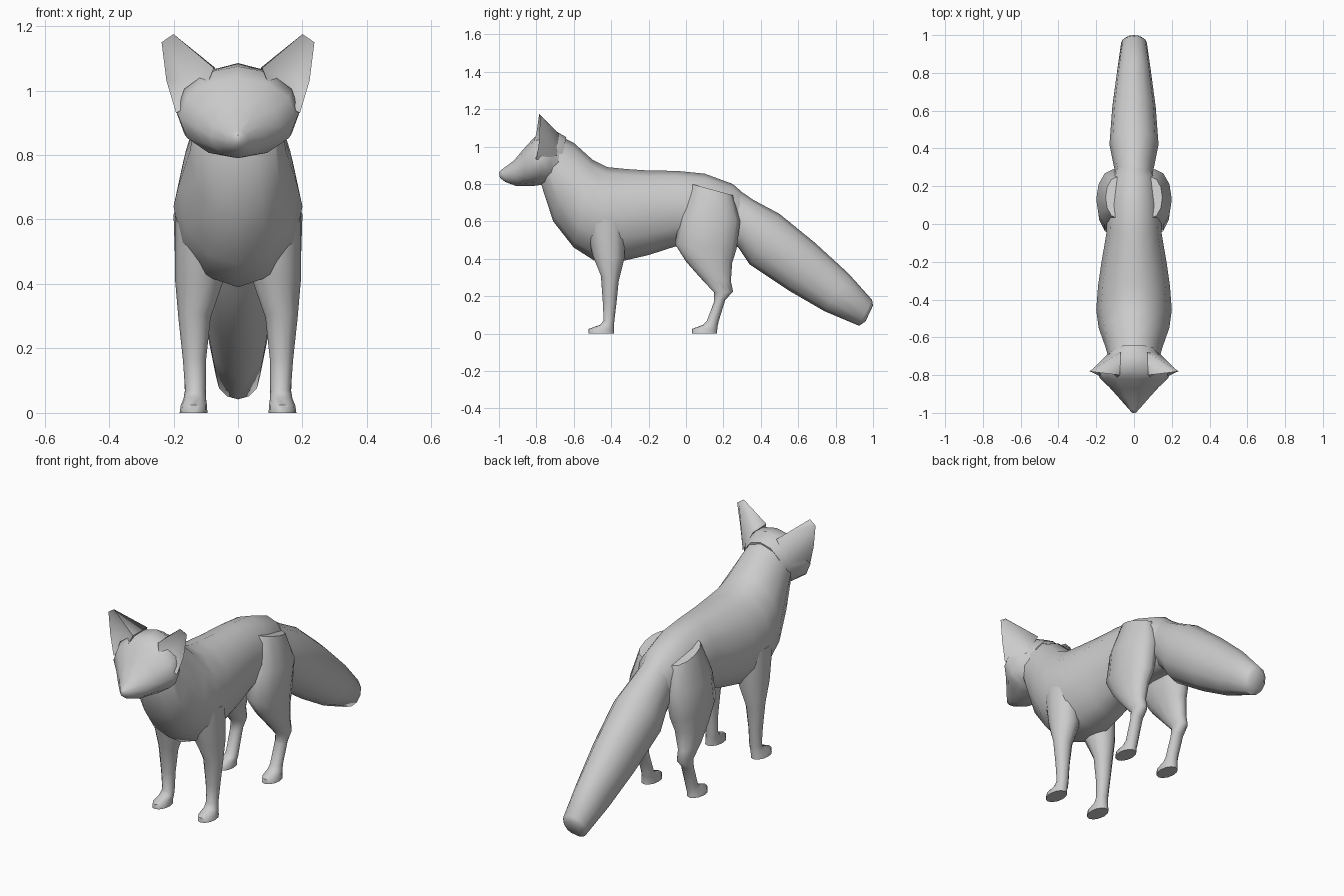
import bpy, bmesh, math


def finish(name, bm, mirror=False, angle=55):
    bmesh.ops.recalc_face_normals(bm, faces=bm.faces)
    mesh = bpy.data.meshes.new(name)
    bm.to_mesh(mesh)
    bm.free()
    mesh.shade_smooth()
    mesh.set_sharp_from_angle(angle=math.radians(angle))
    obj = bpy.data.objects.new(name, mesh)
    bpy.context.collection.objects.link(obj)
    if mirror:
        obj.modifiers.new("mirror", 'MIRROR')
    return obj


def loft(name, sections, n=12, mirror=False):
    """Skin oval rings; each is (y1, z1, y2, z2, half_width, centre_x),
    the two points being opposite ends of the ring in side view."""
    bm = bmesh.new()
    rings = []
    for y1, z1, y2, z2, w, cx in sections:
        ring = []
        for i in range(n):
            a = 2 * math.pi * i / n
            t = (1 - math.cos(a)) / 2
            ring.append(bm.verts.new((cx + w * math.sin(a),
                                      y1 + (y2 - y1) * t, z1 + (z2 - z1) * t)))
        rings.append(ring)
    for r, s in zip(rings, rings[1:]):
        for i in range(n):
            j = (i + 1) % n
            bm.faces.new((r[i], r[j], s[j], s[i]))
    bm.faces.new(rings[0])
    bm.faces.new(rings[-1])
    return finish(name, bm, mirror)


# Torso with neck and chest
loft("body", [
    (-.72, 1.08, -.775, .80, .125, 0),
    (-.60, 1.02, -.71, .60, .15, 0),
    (-.50, .93, -.60, .46, .187, 0),
    (-.42, .89, -.49, .39, .20, 0),
    (-.32, .88, -.33, .39, .19, 0),
    (-.20, .872, -.20, .42, .172, 0),
    (-.05, .87, -.06, .465, .147, 0),
    (.10, .855, .10, .48, .14, 0),
    (.25, .80, .24, .48, .12, 0),
    (.33, .73, .30, .47, .08, 0)])

# Bushy tail
loft("tail", [
    (.25, .79, .22, .50, .09, 0),
    (.36, .715, .28, .46, .11, 0),
    (.50, .64, .34, .37, .13, 0),
    (.69, .485, .55, .23, .115, 0),
    (.87, .32, .74, .12, .09, 0),
    (.995, .18, .925, .042, .068, 0),
    (1.0, .15, .96, .065, .045, 0)])

# Head tapering to the nose
loft("head", [
    (-1.0, .862, -.995, .832, .012, 0),
    (-.985, .877, -.965, .81, .032, 0),
    (-.92, .925, -.91, .79, .085, 0),
    (-.87, .985, -.86, .79, .13, 0),
    (-.82, 1.04, -.81, .79, .182, 0),
    (-.78, 1.075, -.775, .795, .192, 0),
    (-.70, 1.085, -.74, .79, .155, 0),
    (-.64, 1.05, -.70, .77, .12, 0)])

# Front legs with paws
loft("front_leg", [
    (-.54, .62, -.32, .60, .075, .12),
    (-.50, .42, -.33, .40, .075, .12),
    (-.455, .31, -.36, .28, .05, .135),
    (-.445, .17, -.372, .16, .036, .135),
    (-.44, .07, -.383, .07, .032, .132),
    (-.46, .047, -.385, .04, .035, .134),
    (-.52, .025, -.384, .02, .041, .137),
    (-.522, 0, -.384, 0, .043, .138)], mirror=True)

# Hind legs with haunches and paws
loft("hind_leg", [
    (.03, .80, .25, .74, .06, .09),
    (-.03, .63, .29, .60, .09, .11),
    (-.06, .48, .27, .45, .08, .115),
    (.0, .385, .247, .38, .064, .125),
    (.08, .295, .24, .28, .046, .135),
    (.15, .22, .252, .225, .036, .135),
    (.15, .17, .21, .18, .033, .135),
    (.11, .065, .176, .07, .032, .133),
    (.09, .047, .169, .04, .035, .134),
    (.033, .025, .167, .02, .041, .137),
    (.031, 0, .167, 0, .043, .138)], mirror=True)

# Pointed ears, hollow at the front
points = {
    'A': (.075, -.80, 1.07), 'B': (.20, -.785, 1.175), 'C': (.237, -.78, 1.15),
    'D': (.222, -.785, 1.03), 'E': (.192, -.80, .93), 'F': (.11, -.83, .98),
    'G': (.15, -.75, 1.04), 'H': (.07, -.68, 1.07), 'I': (.14, -.69, .95),
    'T': (.215, -.765, 1.15)}
bm = bmesh.new()
v = {k: bm.verts.new(p) for k, p in points.items()}
for f in ("ABG BCG CDG DEG EFG FAG AHB HTB BTC HIT IDT TDC IED AFEIH").split():
    bm.faces.new([v[k] for k in f])
finish("ear", bm, mirror=True, angle=75)
